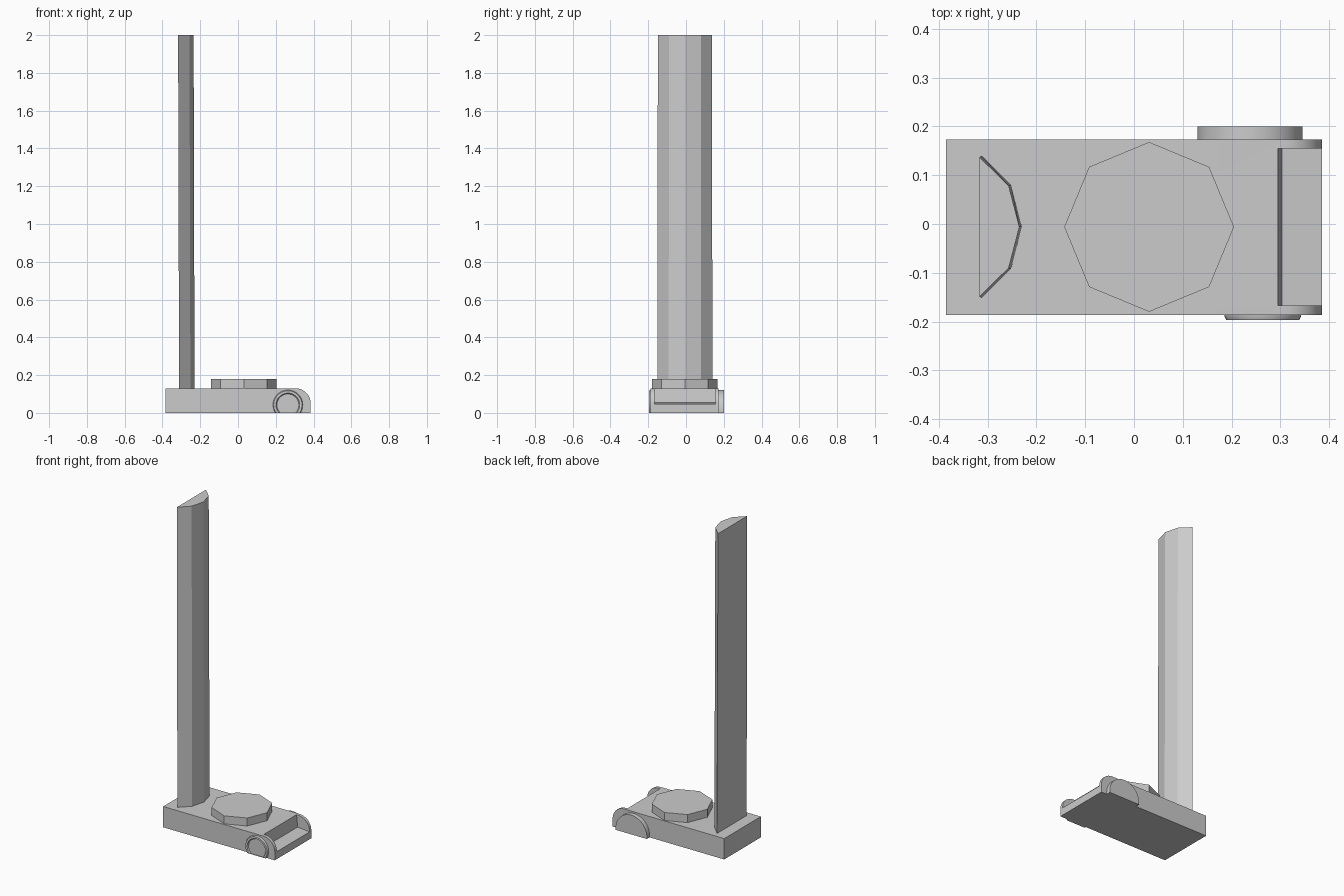
import bpy, bmesh, math

cube = bpy.data.objects.get("Cube")
if cube:
    bpy.data.objects.remove(cube, do_unlink=True)

grey = bpy.data.materials.new("plain_grey")
grey.use_nodes = True
COLOUR = (0.6, 0.6, 0.6, 1)
grey.diffuse_color = COLOUR
grey.node_tree.nodes["Principled BSDF"].inputs["Base Color"].default_value = COLOUR


def loft(name, rings, smooth=False):
    """Skin matching rings of points and cap both ends."""
    bm = bmesh.new()
    loops = [[bm.verts.new(p) for p in ring] for ring in rings]
    n = len(loops[0])
    for a, b in zip(loops, loops[1:]):
        for i in range(n):
            j = (i + 1) % n
            bm.faces.new((a[i], a[j], b[j], b[i]))
    bm.faces.new(loops[0])
    bm.faces.new(loops[-1])
    bmesh.ops.recalc_face_normals(bm, faces=bm.faces)
    mesh = bpy.data.meshes.new(name)
    bm.to_mesh(mesh)
    bm.free()
    mesh.materials.append(grey)
    obj = bpy.data.objects.new(name, mesh)
    bpy.context.collection.objects.link(obj)
    if smooth:
        smooth_sides(obj)
    return obj


def smooth_sides(obj):
    bpy.ops.object.select_all(action="DESELECT")
    obj.select_set(True)
    bpy.context.view_layer.objects.active = obj
    bpy.ops.object.shade_smooth_by_angle(angle=math.radians(30))


def extrude_y(profile, y0, y1):
    return [[(x, y, z) for x, z in profile] for y in (y0, y1)]


def ground_arc(cx, cz, r, y, steps=28):
    """Circle facing y, cut off flat at the ground."""
    start = -math.asin(min(1, cz / r))
    sweep = math.pi - 2 * start
    return [(cx + r * math.cos(start + sweep * i / steps), y,
             cz + r * math.sin(start + sweep * i / steps)) for i in range(steps + 1)]


# Base block with a rounded upper edge on its left end
R = 0.08
round_edge = [(0.385 - R + R * math.cos(math.radians(a)),
               0.13 - R + R * math.sin(math.radians(a))) for a in range(0, 91, 10)]
base = loft("base", extrude_y([(-0.385, 0), (0.385, 0)] + round_edge + [(-0.385, 0.13)],
                              -0.187, 0.173))

# Open notch between the two rounded cheeks
cutter = loft("notch_cutter", extrude_y([(0.303, 0.055), (0.45, 0.04), (0.45, 0.2), (0.288, 0.2)],
                                        -0.167, 0.155))
cutter.hide_render = True
cut = base.modifiers.new("notch", "BOOLEAN")
cut.operation = "DIFFERENCE"
cut.solver = "EXACT"
cut.object = cutter
bpy.context.view_layer.objects.active = base
bpy.ops.object.modifier_apply(modifier="notch")
bpy.data.objects.remove(cutter, do_unlink=True)
smooth_sides(base)

# Tall column: half-octagon section, leaning very slightly
section = [(-0.312, 0.14), (-0.252, 0.08), (-0.23, -0.006), (-0.252, -0.092), (-0.312, -0.152)]
loft("column", [[(x, y, 0.12) for x, y in section],
                [(x - 0.005, y * 0.98, 2) for x, y in section]])

# Octagonal turntable
octagon = [(0.031 + 0.174 * math.cos(i * math.pi / 4), -0.006 + 0.174 * math.sin(i * math.pi / 4))
           for i in range(8)]
loft("turntable", [[(x, y, z) for x, y in octagon] for z in (0.125, 0.18)])

# Front knob with a raised rim
knob = [(0.079, -0.18), (0.079, -0.188), (0.075, -0.197), (0.063, -0.197), (0.058, -0.19)]
loft("front_knob", [ground_arc(0.264, 0.042, r, y) for r, y in knob], smooth=True)

# Rear half-round boss
loft("rear_boss", [ground_arc(0.238, 0.012, 0.108, y) for y in (0.165, 0.2)], smooth=True)
